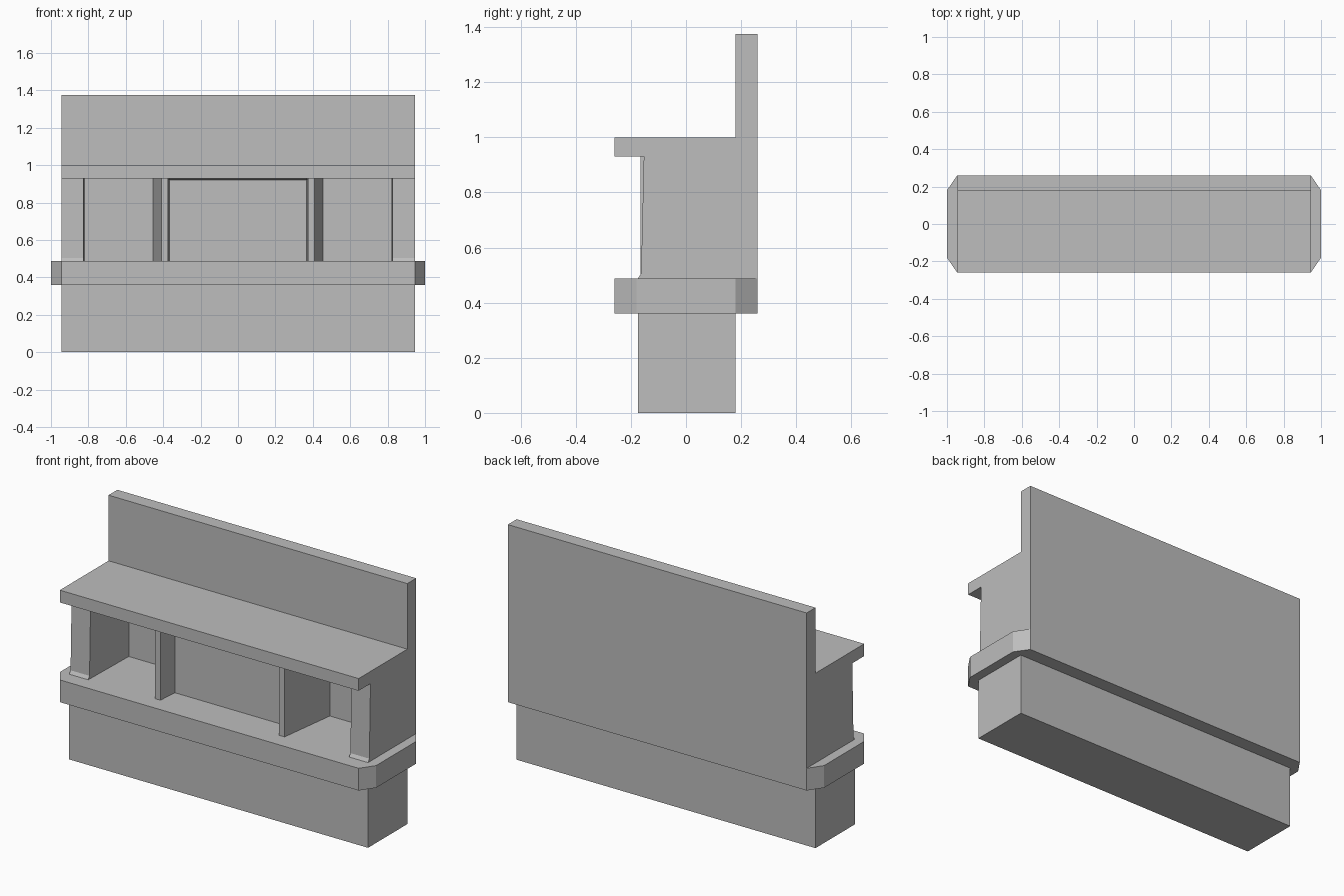
import bpy
import bmesh

cube = bpy.data.objects.get("Cube")
if cube:
    bpy.data.objects.remove(cube, do_unlink=True)

grey = bpy.data.materials.new("plain grey")
grey.use_nodes = True
grey.diffuse_color = (0.51, 0.51, 0.51, 1)
grey.node_tree.nodes["Principled BSDF"].inputs["Base Color"].default_value = grey.diffuse_color

HALF = 0.945                       # half width of the body
BACK, PANEL, FRONT = 0.26, 0.18, -0.26
LEDGE, DECK, SOFFIT, SHELF, TOP = 0.36, 0.487, 0.93, 1.0, 1.375


def loft(name, lower, upper):
    """Solid between two matching loops of points."""
    bm = bmesh.new()
    a = [bm.verts.new(p) for p in lower]
    b = [bm.verts.new(p) for p in upper]
    bm.faces.new(a)
    bm.faces.new(b)
    for i in range(len(a)):
        j = (i + 1) % len(a)
        bm.faces.new((a[i], a[j], b[j], b[i]))
    bmesh.ops.recalc_face_normals(bm, faces=bm.faces)
    mesh = bpy.data.meshes.new(name)
    bm.to_mesh(mesh)
    bm.free()
    mesh.materials.append(grey)
    obj = bpy.data.objects.new(name, mesh)
    bpy.context.collection.objects.link(obj)
    return obj


def prism(name, outline, z0, z1):
    """Plan outline extruded upward."""
    return loft(name, [(x, y, z0) for x, y in outline], [(x, y, z1) for x, y in outline])


def box(name, x0, x1, y0, y1, z0, z1):
    return prism(name, [(x0, y0), (x1, y0), (x1, y1), (x0, y1)], z0, z1)


# Plinth, back panel and shelf
box("plinth", -HALF, HALF, -0.175, PANEL, 0, LEDGE)
box("back_panel", -HALF, HALF, PANEL, BACK, DECK, TOP)
box("shelf", -HALF, HALF, FRONT, PANEL, SOFFIT, SHELF)

# Ledge with clipped corners
prism("ledge", [(-HALF, FRONT), (HALF, FRONT), (1, -PANEL), (1, PANEL),
                (HALF, BACK), (-HALF, BACK), (-1, PANEL), (-1, -PANEL)], LEDGE, DECK)

# End walls with a small sloping toe and a slightly leaning front
profile = [(-0.175, DECK), (-0.163, 0.505), (-0.153, SOFFIT), (PANEL, SOFFIT), (PANEL, DECK)]
for side, s in (("right", -1), ("left", 1)):
    loft(side + "_end_wall",
         [(s * HALF, y, z) for y, z in profile],
         [(s * (0.817 if y == PANEL else 0.825), y, z) for y, z in profile])

# Centre block: splayed flanks around a shallow tapered recess
RECESS, FACE = -0.047, -0.165
for side, s in (("right", -1), ("left", 1)):
    prism(side + "_divider", [(s * 0.375, FACE), (s * 0.41, FACE), (s * 0.455, PANEL),
                              (s * 0.366, PANEL), (s * 0.366, RECESS)], DECK, SOFFIT)
box("recess_panel", -0.366, 0.366, RECESS, PANEL, DECK, SOFFIT)
lintel = [(FACE, SOFFIT), (FACE, 0.928), (RECESS, 0.92), (RECESS, SOFFIT)]
loft("recess_lintel", [(-0.37, y, z) for y, z in lintel], [(0.37, y, z) for y, z in lintel])
